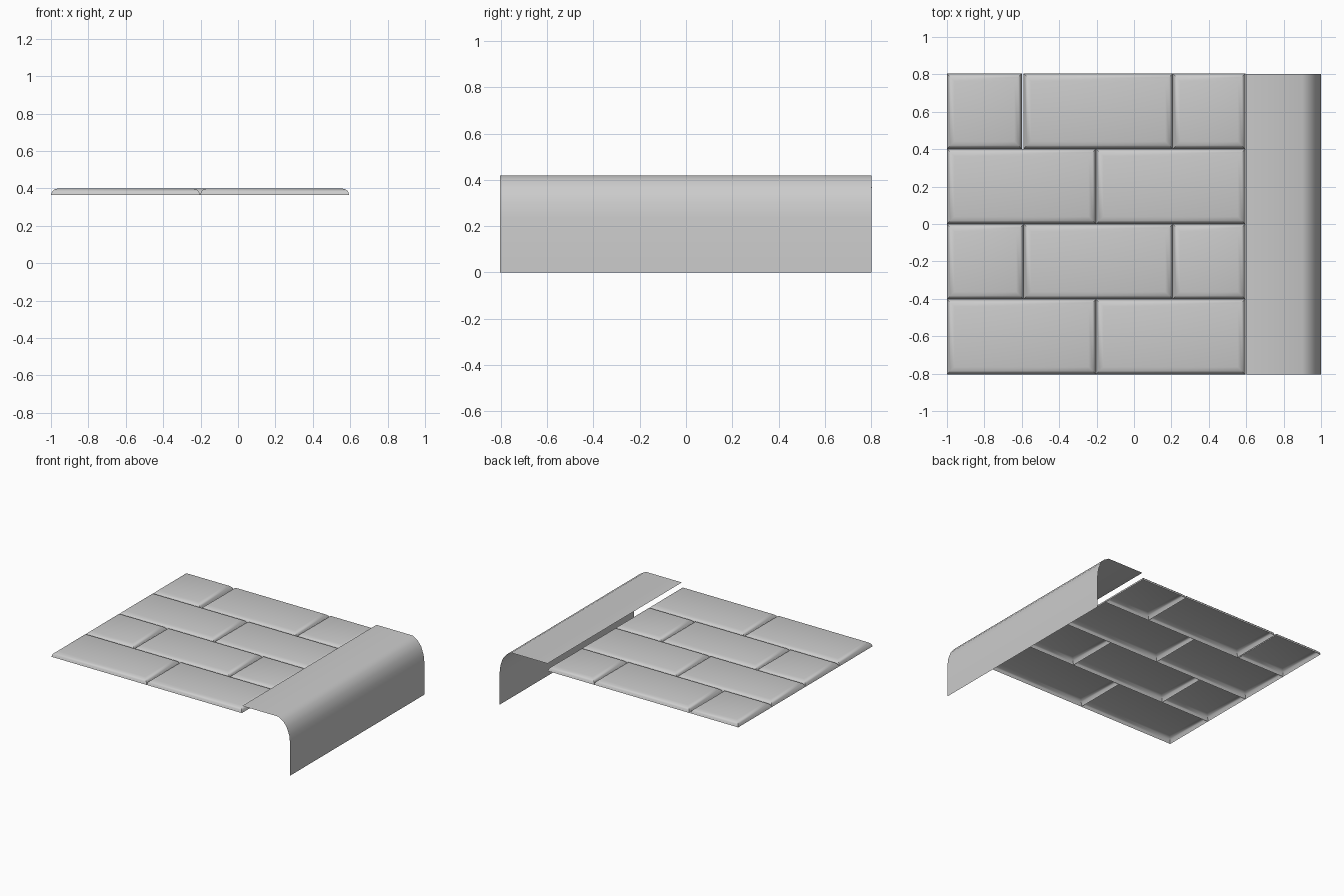
import bpy

if "Cube" in bpy.data.objects:
    bpy.data.objects.remove(bpy.data.objects["Cube"])

def make_object(name, verts, faces, angle):
    mesh = bpy.data.meshes.new(name)
    mesh.from_pydata(verts, [], faces)
    mesh.update()
    obj = bpy.data.objects.new(name, mesh)
    bpy.context.collection.objects.link(obj)
    bpy.ops.object.select_all(action='DESELECT')
    bpy.context.view_layer.objects.active = obj
    obj.select_set(True)
    bpy.ops.object.shade_smooth_by_angle(angle=angle)
    return obj

# Paving brick: open underside, rounded upper edge as (inset, height) rings
EDGE = [(0, 0.365), (0.006, 0.383), (0.018, 0.394), (0.04, 0.4)]

def brick(name, x0, x1, y0, y1):
    verts, faces = [], []
    for d, z in EDGE:
        verts += [(x0 + d, y0 + d, z), (x1 - d, y0 + d, z),
                  (x1 - d, y1 - d, z), (x0 + d, y1 - d, z)]
    for r in range(len(EDGE) - 1):
        for i in range(4):
            j = (i + 1) % 4
            faces.append((4 * r + i, 4 * r + j, 4 * r + 4 + j, 4 * r + 4 + i))
    n = 4 * (len(EDGE) - 1)
    faces.append((n, n + 1, n + 2, n + 3))
    make_object(name, verts, faces, 0.7)

# Four staggered courses
DEPTH = 0.402
for row in range(4):
    y0 = -0.804 + DEPTH * row
    if row % 2 == 0:
        spans = [(-1, -0.203), (-0.203, 0.595)]
    else:
        gap = 0.01 if row == 3 else 0.0
        spans = [(-1, -0.59 - gap), (-0.59, 0.207), (0.207, 0.595)]
    for k, (x0, x1) in enumerate(spans):
        brick(f"paving_brick_{row}_{k}", x0, x1, y0, y0 + DEPTH)

# Kerb: thin bent sheet extruded along y
PROFILE = [(0.598, 0.42), (0.9, 0.42), (0.94, 0.397), (0.972, 0.357),
           (0.992, 0.30), (1, 0.235), (1, 0)]
verts = [(x, y, z) for x, z in PROFILE for y in (-0.804, 0.802)]
faces = [(2 * i, 2 * i + 2, 2 * i + 3, 2 * i + 1) for i in range(len(PROFILE) - 1)]
make_object("kerb", verts, faces, 0.7)
